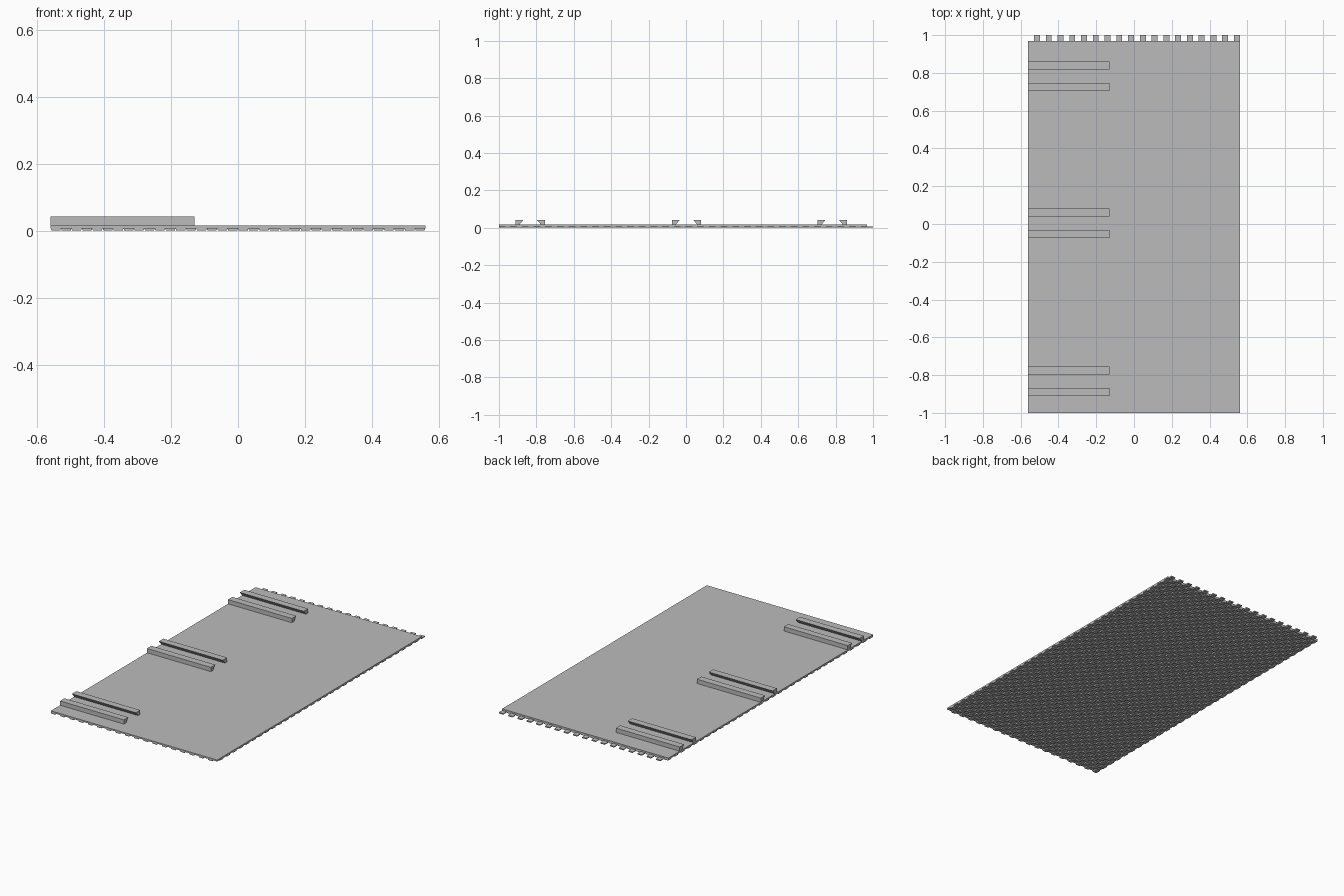
import bpy
import bmesh
from mathutils import Matrix, Vector

cube = bpy.data.objects.get("Cube")
if cube:
    bpy.data.objects.remove(cube)

grey = bpy.data.materials.new("plain grey")
grey.use_nodes = True
colour = (0.5, 0.5, 0.5, 1)
grey.diffuse_color = colour
grey.node_tree.nodes["Principled BSDF"].inputs["Base Color"].default_value = colour

COLS, ROWS = 36, 64
CELL = 2 / ROWS
HALF_X = 0.56
STUD, TOP, RAIL_TOP = 0.007, 0.016, 0.042


def finish(name, bm):
    bmesh.ops.recalc_face_normals(bm, faces=bm.faces)
    mesh = bpy.data.meshes.new(name)
    bm.to_mesh(mesh)
    bm.free()
    mesh.materials.append(grey)
    obj = bpy.data.objects.new(name, mesh)
    bpy.context.collection.objects.link(obj)
    return obj


def add_box(bm, low, high):
    low, high = Vector(low), Vector(high)
    matrix = Matrix.Translation((low + high) / 2) @ Matrix.Diagonal((*(high - low), 1))
    return bmesh.ops.create_cube(bm, size=1, matrix=matrix)["verts"]


def rail(name, centre, side):
    """Bar with an upright outer face and an undercut inner face."""
    profile = [(0.078, TOP), (0.078, RAIL_TOP), (0.036, RAIL_TOP), (0.058, TOP)]
    bm = bmesh.new()
    face = bm.faces.new([bm.verts.new((-HALF_X, centre + side * y, z)) for y, z in profile])
    out = bmesh.ops.extrude_face_region(bm, geom=[face])["geom"]
    moved = [v for v in out if isinstance(v, bmesh.types.BMVert)]
    bmesh.ops.translate(bm, verts=moved, vec=(0.43, 0, 0))
    finish(name, bm)


# Flat panel, stopping one row short of the back
bm = bmesh.new()
add_box(bm, (-HALF_X, -1, STUD), (HALF_X, 1 - CELL, TOP))
finish("panel", bm)

# Checkerboard of tapered studs below; the last row sticks out as teeth
bm = bmesh.new()
pitch_x = 2 * HALF_X / COLS
for row in range(ROWS):
    for col in range(row % 2, COLS, 2):
        x, y = -HALF_X + col * pitch_x, -1 + row * CELL
        verts = add_box(bm, (x, y, 0), (x + pitch_x, y + CELL, STUD))
        middle = x + pitch_x / 2
        for v in verts:
            if v.co.z < STUD / 2:
                v.co.x = middle + (v.co.x - middle) * 0.85
finish("underside_studs", bm)

# Three pairs of dovetail rails on the right half
for place, centre in (("front", -0.833), ("middle", 0.003), ("back", 0.782)):
    rail(place + "_rail_a", centre, -1)
    rail(place + "_rail_b", centre, 1)
